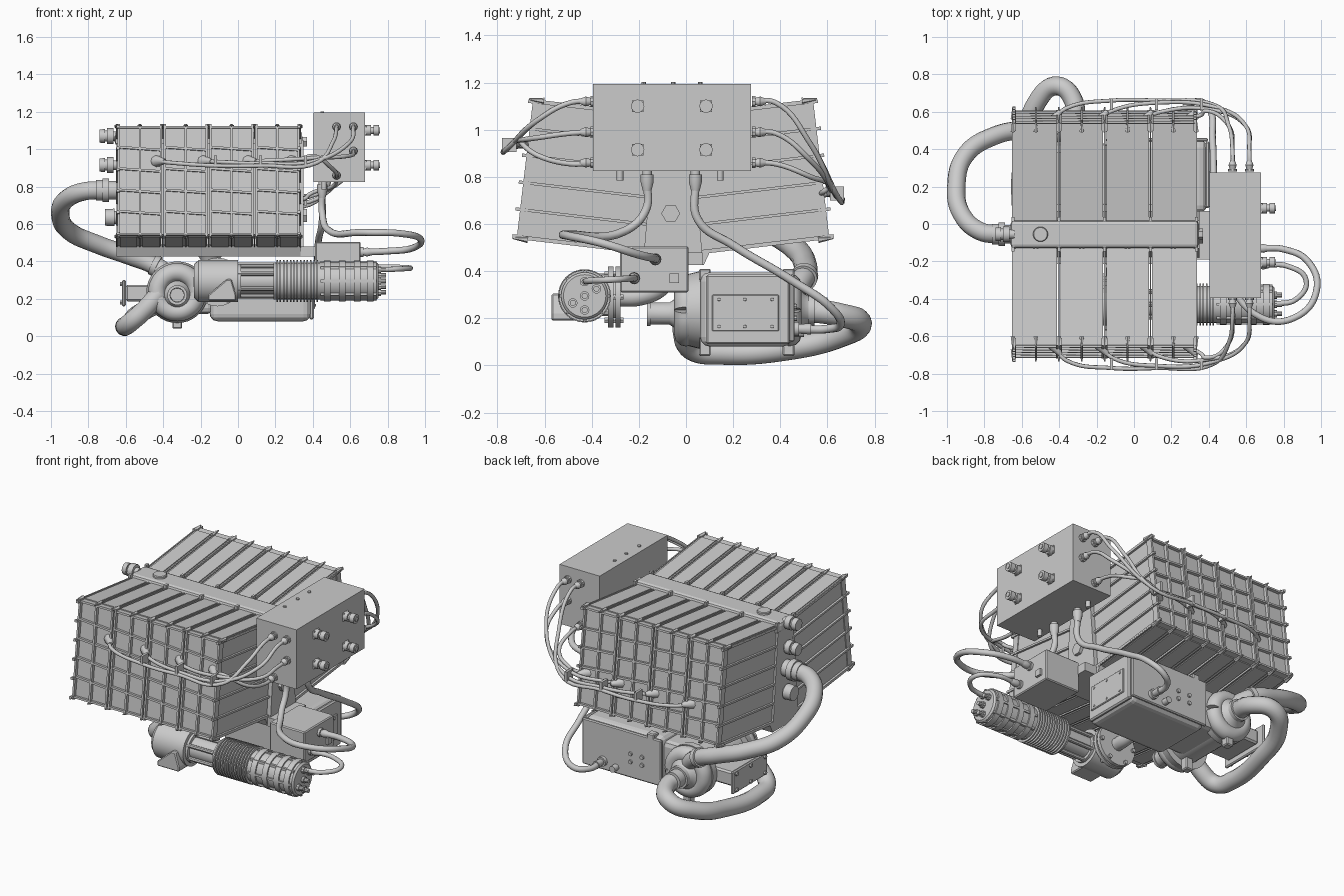
import bpy, bmesh, math
from mathutils import Matrix, Vector

if "Cube" in bpy.data.objects:
    bpy.data.objects.remove(bpy.data.objects["Cube"])

I = Matrix.Identity(4)
X, Y, Z = Vector((1, 0, 0)), Vector((0, 1, 0)), Vector((0, 0, 1))

def finish(name, bm, mat=I, bevel=0, smooth=False, segs=1):
    me = bpy.data.meshes.new(name)
    bmesh.ops.recalc_face_normals(bm, faces=bm.faces)
    bm.to_mesh(me)
    bm.free()
    ob = bpy.data.objects.new(name, me)
    bpy.context.collection.objects.link(ob)
    ob.matrix_world = mat
    if bevel:
        m = ob.modifiers.new("bevel", 'BEVEL')
        m.width, m.segments = bevel, segs
    if smooth:
        for o in bpy.context.selected_objects:
            o.select_set(False)
        ob.select_set(True)
        bpy.context.view_layer.objects.active = ob
        bpy.ops.object.shade_smooth_by_angle(angle=math.radians(35))
    return ob

def add_box(bm, c, s, rot=I):
    bmesh.ops.create_cube(bm, size=1, matrix=Matrix.Translation(c) @ rot @ Matrix.Diagonal((*s, 1)))

def box(name, lo, hi, bevel=0, segs=1):
    bm = bmesh.new()
    lo, hi = Vector(lo), Vector(hi)
    add_box(bm, (lo + hi) / 2, hi - lo)
    return finish(name, bm, bevel=bevel, segs=segs)

def lathe(name, start, axis, steps, sides=28):
    """Stepped round part: list of (distance, radius) along an axis."""
    bm = bmesh.new()
    rings = [[bm.verts.new((r * math.cos(a), r * math.sin(a), d))
              for a in (2 * math.pi * k / sides for k in range(sides))] for d, r in steps]
    for a, b in zip(rings, rings[1:]):
        for k in range(sides):
            bm.faces.new((a[k], a[(k + 1) % sides], b[(k + 1) % sides], b[k]))
    bm.faces.new(rings[0][::-1])
    bm.faces.new(rings[-1])
    q = Vector(axis).to_track_quat('Z', 'Y').to_matrix().to_4x4()
    return finish(name, bm, Matrix.Translation(start) @ q, smooth=sides > 8)

def tube(name, pts, r, res=3):
    cu = bpy.data.curves.new(name, 'CURVE')
    cu.dimensions, cu.bevel_depth, cu.bevel_resolution = '3D', r, res
    cu.resolution_u, cu.use_fill_caps = 8, True
    sp = cu.splines.new('BEZIER')
    sp.bezier_points.add(len(pts) - 1)
    for bp, p in zip(sp.bezier_points, pts):
        bp.co = p
        bp.handle_left_type = bp.handle_right_type = 'AUTO'
    tmp = bpy.data.objects.new(name + "_path", cu)
    bpy.context.collection.objects.link(tmp)
    bpy.context.view_layer.update()
    me = bpy.data.meshes.new_from_object(tmp.evaluated_get(bpy.context.evaluated_depsgraph_get()))
    bpy.data.objects.remove(tmp)
    ob = bpy.data.objects.new(name, me)
    bpy.context.collection.objects.link(ob)
    me.polygons.foreach_set("use_smooth", [True] * len(me.polygons))
    return ob

def prism(name, prof, x0, x1, bevel=0):
    """Extrude a (y, z) outline along x."""
    bm = bmesh.new()
    f = bm.faces.new([bm.verts.new((x0, y, z)) for y, z in prof])
    g = bmesh.ops.extrude_face_region(bm, geom=[f])['geom']
    bmesh.ops.translate(bm, vec=(x1 - x0, 0, 0), verts=[v for v in g if isinstance(v, bmesh.types.BMVert)])
    return finish(name, bm, bevel=bevel)

CY = -0.055                      # symmetry plane of the two stacks
W, L, H = 0.245, 0.525, 0.585    # module width, length, height
X0 = -0.647

# Two tilted stacks of four modules with ribbed end faces
for s, side in ((-1, "front"), (1, "back")):
    M = Matrix.Translation((0, CY + s * 0.348, 0.8)) @ Matrix.Rotation(s * math.radians(6.7), 4, 'X')
    body, ribs = bmesh.new(), bmesh.new()
    for i in range(4):
        xc = X0 + W * (i + .5)
        add_box(body, (xc, 0, 0), (W - .018, L, H))
        for k in (-1, 1):
            add_box(body, (xc + k * W / 4, 0, 0), (W / 2 - .03, L - .04, H + .012))
            add_box(ribs, (xc + k * (W / 2 - .01), s * L / 2, 0), (.012, .04, H + .02))
        add_box(ribs, (xc, s * L / 2, 0), (.012, .04, H + .02))
        for j in range(6):
            z = -H / 2 + .005 + j * (H - .01) / 5
            tilt = Matrix.Rotation(math.radians(4 if 0 < j < 5 else 0), 4, 'Y')
            add_box(ribs, (xc, s * L / 2, z), (W - .01, .036, .012), tilt)
    for j in range(6):           # ledges along the two long flanks
        z = -H / 2 + .005 + j * (H - .01) / 5
        for x in (X0 + .006, X0 + 4 * W - .006):
            add_box(ribs, (x, 0, z), (.02, L, .012))
            add_box(ribs, (x, s * (L / 2 + .012), z), (.016, .055, .014))
    for i in range(9):           # seams on top and pointed tabs at the rim
        x = X0 + W * i / 2
        for z in (-1, 1):
            add_box(ribs, (x, 0, z * H / 2), (.007, L, .012))
            bmesh.ops.create_cone(ribs, segments=6, radius1=.014, radius2=.004, depth=.065, cap_ends=True,
                matrix=Matrix.Translation((x, s * (L / 2 + .005), z * (H / 2 + .004)))
                @ Matrix.Rotation(-s * math.pi / 2, 4, 'X'))
    finish(side + "_stack_modules", body, M)
    finish(side + "_stack_ribs", ribs, M)

# Central wedge manifold with top rail and bottom plate
prism("manifold", [(CY - .075, 1.05), (CY + .075, 1.05), (CY + .125, .46), (CY - .125, .46)], -.65, .35)
box("manifold_rail", (-.66, CY - .075, 1.02), (.345, CY + .075, 1.085), .02, 2)
prism("manifold_base", [(CY - .16, .49), (CY + .16, .49), (CY + .13, .425), (CY - .13, .425)], -.65, .335)
for i in range(5):
    for s in (-1, 1):
        x = X0 + W * i
        box("rail_tab", (x - .008, CY + s * .08 - .012, 1.03), (x + .008, CY + s * .08 + .012, 1.09))
lathe("rail_cap", (-.5, CY, 1.07), Z, [(0, .04), (.025, .04), (.03, .036)])
lathe("manifold_end_bolt", (.34, CY - .01, .645), X, [(0, .04), (.03, .04)], 6)
lathe("rail_end_bolt", (.33, CY, 1.04), X, [(0, .03), (.04, .03)], 6)
for z in (1.07, .915):
    lathe("manifold_port", (-.64, CY, z), -X, [(0, .025), (.025, .025), (.025, .042), (.06, .042), (.06, .03), (.07, .03), (.07, .038), (.1, .035)], 12)
lathe("manifold_cap", (-.64, CY, .635), -X, [(0, .035), (.02, .035), (.02, .047), (.07, .044)])
lathe("hose_flange", (-.64, CY, .78), -X, [(0, .05), (.05, .05), (.05, .063), (.085, .063), (.085, .055), (.12, .055)])

# Control box with connectors
box("control_box", (.403, -.395, .825), (.68, .275, 1.195))
for y in (-.205, .085):
    for z in (1.1, .915):
        box("connector_plate", (.68, y - .025, z - .025), (.688, y + .025, z + .025))
        lathe("power_connector", (.68, y, z), X, [(0, .028), (.03, .028), (.03, .018), (.045, .018), (.045, .028), (.075, .028), (.075, .015), (.08, .015)], 16)
for y in (-.18, CY, .06):
    lathe("lid_screw", (.45, y, 1.19), Z, [(0, .01), (.012, .01)], 10)
for y in (-.28, .145):
    lathe("drain_fitting", (.46, y, .83), -Z, [(0, .014), (.045, .014)], 12)
for y in (-.165, .04):
    lathe("bottom_gland", (.45, y, .83), -Z, [(0, .02), (.02, .02), (.02, .028), (.05, .028), (.09, .018)], 12)

# Stack cables running along both end faces
PORTS = [(.527, 1.12), (.617, 1.12), (.617, .99), (.527, .86)]
ENDS = [-.42, -.17, .07, .3]
for s, side, zc, yf in ((-1, "front", .935, .61), (1, "back", .73, .625)):
    for i, ((px, pz), e) in enumerate(zip(PORTS, ENDS)):
        yb = CY + s * .335
        dz, yo = .012 * (i - 1.5), CY + s * (.715 - .012 * i)
        lathe("cable_gland", (px, yb, pz), Y * s, [(0, .024), (.015, .024), (.015, .016), (.035, .022), (.06, .012)], 10)
        tube(side + "_stack_cable", [(px, yb, pz), (px, yb + s * .1, pz - .005),
             (px - .02, CY + s * .58, pz * .55 + zc * .45), (.38 + .04 * (i < 2), yo - s * .02, zc + dz + .01)]
             + [(x, yo, zc + dz - .005) for x in (.12, -.12) if x > e + .1]
             + [(e + .06, yo - s * .04, zc + dz * .4), (e - .005, CY + s * yf, zc)], .011, 2)
        lathe("cable_lug", (e - .02, CY + s * (yf - .03), zc), (.6, s * .8, 0), [(0, .032), (.015, .032), (.08, .012)], 10)
    for x in (-.12, .12, .36):
        box("cable_clip", (x - .008, CY + s * .695 - .03, zc - .03), (x + .008, CY + s * .695 + .03, zc + .03))

# Small junction box and its looped cables
box("junction_box", (.413, -.28, .31), (.655, .01, .505), .006)
box("junction_bracket", (.335, -.19, .425), (.42, .07, .48))
for y, z in ((-.13, .45), (-.22, .37)):
    lathe("junction_gland", (.65, y, z), X, [(0, .026), (.02, .026), (.02, .018), (.04, .024), (.075, .015)], 12)
box("junction_socket", (.65, -.07, .35), (.67, -.03, .39))
tube("power_cable", [(.45, -.165, .78), (.45, -.17, .66), (.48, -.26, .57), (.68, -.5, .555), (.86, -.5, .55),
     (.975, -.36, .52), (.93, -.2, .47), (.8, -.135, .455), (.68, -.13, .45)], .018)
tube("motor_cable", [(.7, -.22, .37), (.82, -.225, .37), (.92, -.3, .365), (.87, -.4, .36), (.74, -.43, .355)], .014)
tube("pump_cable", [(.45, .04, .78), (.45, .05, .62), (.43, .2, .51), (.42, .45, .36), (.4, .62, .24),
     (.33, .655, .175), (.26, .6, .155), (.25, .47, .155)], .018)

# Pump housing with panel and back fittings
box("pump_housing", (-.15, .06, .08), (.39, .45, .395), .04, 3)
box("pump_end_plate", (.38, .085, .09), (.405, .44, .385), .008)
box("pump_end_panel", (.4, .11, .145), (.412, .395, .3), .004)
for y in (.14, .25, .365):
    for z in (.165, .28):
        lathe("panel_screw", (.41, y, z), X, [(0, .008), (.006, .006)], 8)
for y in (.055, .41):
    box("compressor_foot", (-.35, y, .04), (-.3, y + .05, .16), .006)
    box("pump_top_lug", (-.1, y, .36), (-.05, y + .05, .41), .006)
box("pump_cover", (-.15, .44, .1), (.395, .46, .385), .006)
lathe("pump_gland", (.25, .45, .155), Y, [(0, .03), (.03, .03), (.03, .02), (.08, .024)], 12)
lathe("pump_gland_small", (.16, .45, .14), Y, [(0, .02), (.05, .02)], 12)
for x, z in ((.06, .2), (.06, .25), (-.02, .2), (-.02, .25)):
    lathe("pump_fitting", (x, .45, z), Y, [(0, .014), (.02, .012)], 10)

# Turbo compressor: barrel with a volute at each end
T = Vector((-.325, 0, .235))
lathe("compressor_barrel", T, Y, [(0, .15), (.06, .165), (.06, .125), (.38, .125), (.38, .155), (.42, .155)], 36)
box("compressor_saddle", (-.33, .08, .12), (-.13, .43, .37), .03, 2)
for y, name in ((0, "front_volute"), (.44, "back_volute")):
    tube(name, [T + Vector((.105 * math.cos(a), y, .105 * math.sin(a)))
         for a in (k * math.pi / 6 for k in range(13))], .05, 4)
lathe("front_inlet", T + Vector((0, .03, -.015)), -Y, [(0, .1), (.08, .06), (.1, .047), (.18, .047), (.18, .053), (.195, .053), (.195, .038), (.14, .036)])
lathe("back_inlet", T + Y * .42, Y, [(0, .12), (.05, .11), (.08, .07), (.1, .06), (.1, .066), (.125, .066), (.125, .054), (.18, .054)])
box("side_port_body", (-.6, .12, .185), (-.4, .38, .275), .01)
box("side_port_plate", (-.62, .08, .16), (-.6, .42, .3), .006)
for y in (.11, .25, .39):
    for z in (.18, .28):
        lathe("plate_bolt", (-.615, y, z), -X, [(0, .012), (.015, .012)], 6)

# Thick hoses
tube("lower_hose", [T + Y * .52, (-.32, .65, .215), (-.41, .738, .18), (-.52, .65, .125), (-.58, .42, .07),
     (-.605, .15, .053), (-.58, .03, .07), (-.5, -.005, .14), (-.42, 0, .23)], .051, 5)
tube("upper_hose", [(-.7, CY, .78), (-.82, -.04, .775), (-.92, .05, .73), (-.95, .2, .65), (-.9, .37, .56),
     (-.75, .47, .49), (-.58, .505, .43), (-.46, .505, .385), (-.38, .475, .335), (-.33, .445, .28)], .049, 5)
lathe("hose_clamp", (-.455, .505, .383), Vector((.85, -.15, -.4)), [(0, .057), (.03, .057)], 24)

# Blower with outlet flange, wedge foot and pipe up to the manifold
B = Vector((0, -.43, .295))
lathe("blower_body", B - X * .235, X, [(0, .09), (.025, .113), (.235, .113), (.235, .09), (.25, .09)], 32)
box("blower_outlet", (-.2, -.43, .21), (-.03, -.3, .39), .02, 2)
lathe("outlet_flange", (-.11, -.33, .29), Y, [(0, .13), (.022, .13), (.022, .1), (.03, .1), (.03, .13), (.052, .13)], 24)
for k in range(6):
    a = k * math.pi / 3
    lathe("flange_bolt", (-.11 + .113 * math.cos(a), -.345, .29 + .113 * math.sin(a)), Y, [(0, .013), (.08, .013)], 6)
bm = bmesh.new()
tri = [bm.verts.new((x, -.57, z)) for x, z in ((-.16, .19), (-.01, .19), (-.01, .22), (-.035, .305), (-.06, .305), (-.16, .22))]
g = bmesh.ops.extrude_face_region(bm, geom=[bm.faces.new(tri)])['geom']
bmesh.ops.translate(bm, vec=(0, .15, 0), verts=[v for v in g if isinstance(v, bmesh.types.BMVert)])
finish("blower_foot", bm, bevel=.006)
tube("outlet_pipe", [(-.11, -.29, .29), (-.11, -.19, .295), (-.13, -.1, .34), (-.15, CY, .43)], .04, 4)
lathe("pipe_funnel", (-.15, CY, .38), Z, [(0, .045), (.03, .05), (.1, .1)])

# Motor with coupling, cooling fins and end studs
lathe("coupling", B + X * .005, X, [(0, .07), (.2, .07)])
for k in range(6):
    a = k * math.pi / 3 + math.pi / 6
    lathe("coupling_rod", B + Vector((0, .08 * math.cos(a), .08 * math.sin(a))), X, [(0, .012), (.2, .012)], 8)
steps = [(0, .08), (0, .1)]
for k in range(13):
    d = .015 + k * .018
    steps += [(d, .098), (d, .112), (d + .008, .112), (d + .008, .098)]
for d in (.27, .35, .43, .5):
    steps += [(d, .1), (d, .109), (d + .035, .109), (d + .035, .1)]
lathe("motor", B + X * .19, X, steps + [(.55, .1), (.56, .09)], 32)
for k in range(8):
    a = k * math.pi / 4
    c = B + Vector((0, .1 * math.cos(a), .1 * math.sin(a)))
    box("motor_rib", c + Vector((.44, -.007, -.007)), c + Vector((.74, .007, .007)))
for y, z in ((0, .06), (0, 0), (0, -.06), (.05, .03), (-.05, -.03)):
    lathe("motor_stud", B + Vector((.745, y, z)), X, [(0, .02), (.02, .02), (.02, .013), (.045, .013)], 10)
